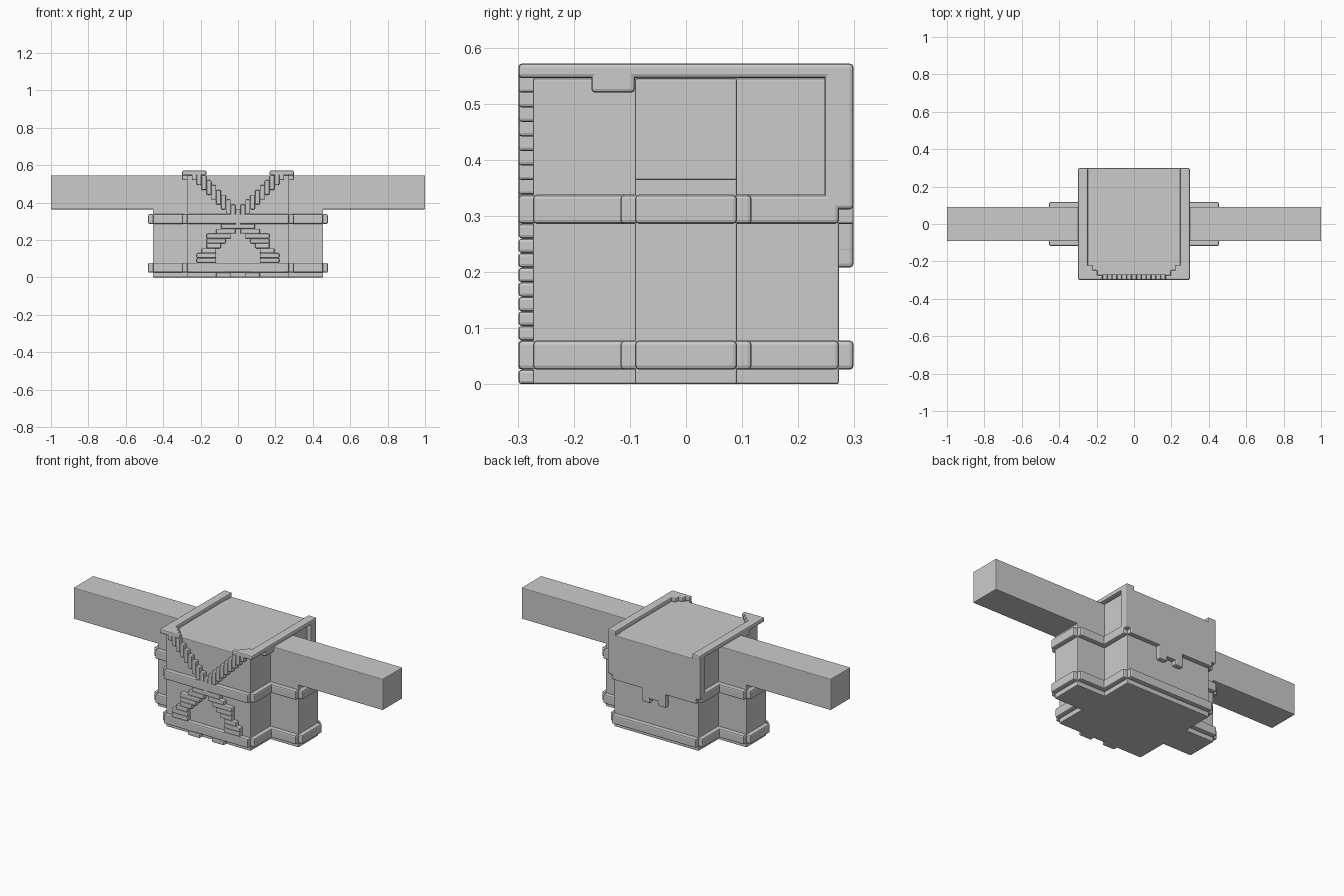
import bpy, bmesh
from mathutils import Vector

cube = bpy.data.objects.get("Cube")
if cube:
    bpy.data.objects.remove(cube, do_unlink=True)

U = 1 / 38.5  # one block unit

grey = bpy.data.materials.new("plain_grey")
grey.use_nodes = True
color = (0.6, 0.6, 0.6, 1)
grey.diffuse_color = color
grey.node_tree.nodes["Principled BSDF"].inputs["Base Color"].default_value = color


def build(name, boxes, bevel=0.007):
    """Make one bevelled object from boxes given as (x0, x1, y0, y1, z0, z1) in units."""
    bm = bmesh.new()
    for x0, x1, y0, y1, z0, z1 in boxes:
        verts = bmesh.ops.create_cube(bm, size=1)["verts"]
        mid = Vector((x0 + x1, y0 + y1, z0 + z1)) * U / 2
        size = Vector((x1 - x0, y1 - y0, z1 - z0)) * U
        for v in verts:
            v.co = v.co * size + mid
    mesh = bpy.data.meshes.new(name)
    bm.to_mesh(mesh)
    bm.free()
    mesh.materials.append(grey)
    obj = bpy.data.objects.new(name, mesh)
    bpy.context.collection.objects.link(obj)
    mod = obj.modifiers.new("Bevel", "BEVEL")
    mod.width = bevel
    mod.segments = 2
    return obj


def both(boxes):
    """Add the mirrored copy of each box across x = 0."""
    return boxes + [(-b[1], -b[0], *b[2:]) for b in boxes]


CORE, SIDE, WIDE = 10.5, 3.5, 17.5
FRONT, BACK = -CORE - 1, CORE + 1

# Main body, side blocks and long arms
build("body", [(-CORE, CORE, -CORE, CORE, 0, 21)], 0.004)
build("side_blocks", both([(10, WIDE, -SIDE, SIDE, 0, 14.5)]), 0.004)
build("arms", both([(10, 38.5, -SIDE, SIDE, 14, 21)]), 0.004)

# Bands that wrap the whole outline
for name, z in (("bottom_band", 1), ("middle_band", 11)):
    build(name, [(-x, x, -y, y, z, z + 2) for x, y in (
        (CORE, CORE + 1), (CORE + 1, CORE),
        (WIDE, SIDE + 1), (WIDE + 1, SIDE))])

# Raised rails on the top edges, with stepped front corners
rails = [(9.5, 11.5, FRONT, BACK, 21, 22), (10, 11.5, -6.5, -3.5, 20, 22)]
rails += [(9.5 - i, 10, FRONT, -7.5 - i, 21, 22) for i in (1, 2, 3)]
build("top_rails", both(rails))

# Back corner posts, back panel and its clasp
build("back_posts", both([(9.5, 11.5, 9.5, BACK, 12, 22)]))
build("back_panel", [(-CORE, CORE, 10, BACK, 11, 21)], 0.004)
build("back_clasp", [(-3, 3, 10, BACK, 9, 11.5)]
      + both([(1, 3, 10, BACK, 8, 9.5)]))

# Stepped diagonal straps meeting at the middle of the front
straps = [(k - 0.5, k + 0.5, FRONT, -10, 11 + k, min(14 + k, 22))
          for k in range(1, 11)]
build("front_straps", both(straps) + [(-0.5, 0.5, FRONT, -10, 10, 14)], 0.006)

# Ribbon tails spreading below, one inner and outer edge per row from the floor up
rows = [(2, 4), (3, 9), (4, 9), (5, 8), (5, 8), (5, 7),
        (4, 6), (3, 6), (2, 6), (1, 4), (0, 3)]
tails = [(a - 0.5, b + 0.5, FRONT, -10, z, z + 1) for z, (a, b) in enumerate(rows)]
build("front_tails", both(tails), 0.006)
